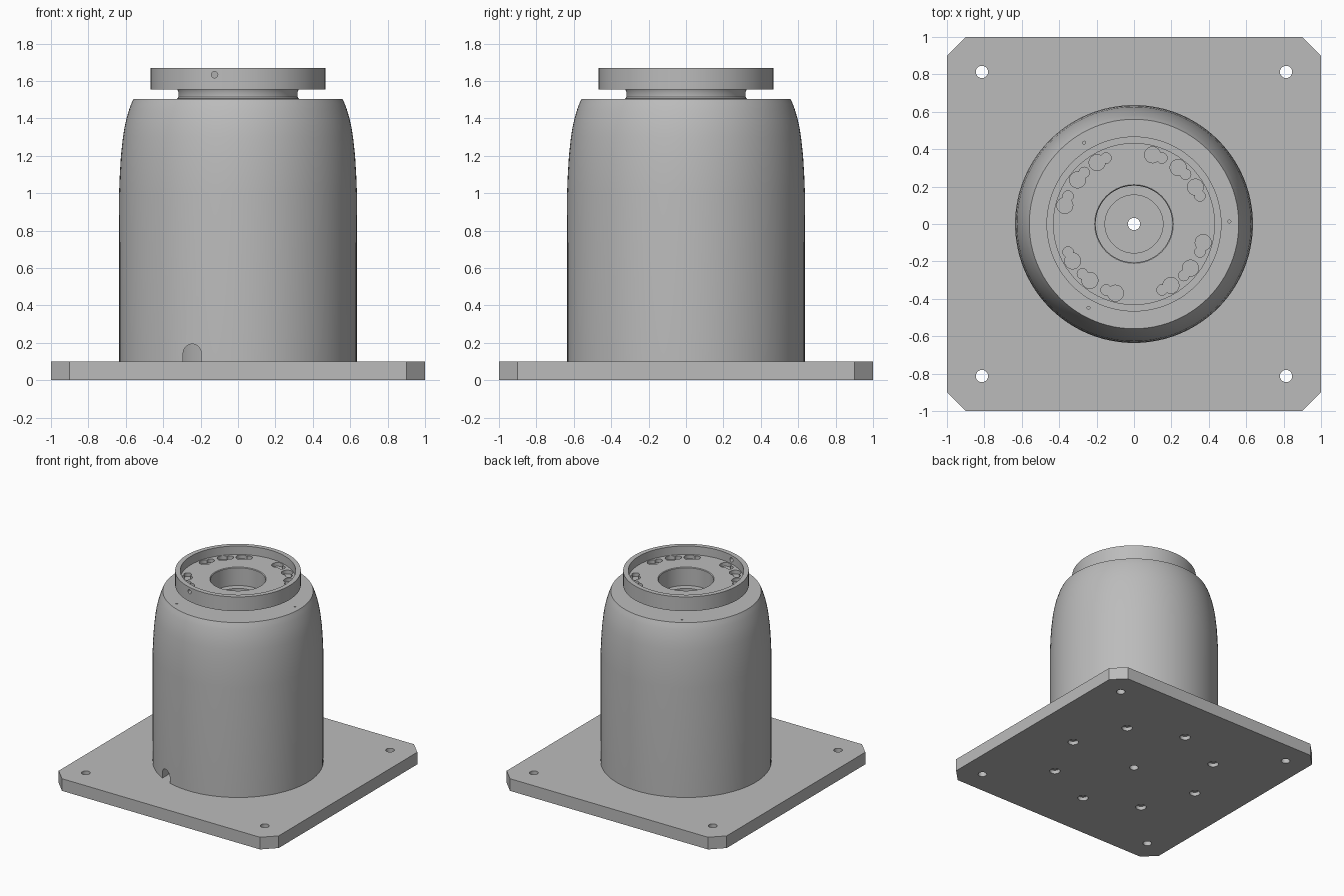
import bpy, bmesh
from math import radians, cos, sin, pi
from mathutils import Matrix, Vector

if "Cube" in bpy.data.objects:
    bpy.data.objects.remove(bpy.data.objects["Cube"], do_unlink=True)

grey = bpy.data.materials.new("machined_grey")
grey.use_nodes = True
GREY = (0.5, 0.5, 0.5, 1)
grey.diffuse_color = GREY
grey.node_tree.nodes["Principled BSDF"].inputs["Base Color"].default_value = GREY


def finish(name, bm):
    bmesh.ops.recalc_face_normals(bm, faces=bm.faces)
    mesh = bpy.data.meshes.new(name)
    bm.to_mesh(mesh)
    bm.free()
    obj = bpy.data.objects.new(name, mesh)
    bpy.context.collection.objects.link(obj)
    mesh.materials.append(grey)
    return obj


def lathe(name, profile, steps=96):
    """Spin a closed (radius, height) outline around z."""
    bm = bmesh.new()
    verts = [bm.verts.new((r, 0, z)) for r, z in profile]
    edges = [bm.edges.new((v, verts[i - 1])) for i, v in enumerate(verts)]
    bmesh.ops.spin(bm, geom=verts + edges, axis=(0, 0, 1), cent=(0, 0, 0),
                   angle=2 * pi, steps=steps, use_merge=True)
    bmesh.ops.remove_doubles(bm, verts=bm.verts, dist=0.0001)
    return finish(name, bm)


def rod(r, start, end, sides=24):
    """Cylinder cutter between two points."""
    a, b = Vector(start), Vector(end)
    bm = bmesh.new()
    turn = (b - a).to_track_quat("Z", "Y").to_matrix().to_4x4()
    bmesh.ops.create_cone(bm, cap_ends=True, segments=sides, radius1=r, radius2=r,
                          depth=(b - a).length,
                          matrix=Matrix.Translation((a + b) / 2) @ turn)
    return finish("cutter", bm)


def box(x, y, z):
    """Box cutter from (min, max) ranges."""
    bm = bmesh.new()
    ranges = (x, y, z)
    mid = Matrix.Translation([(a + b) / 2 for a, b in ranges])
    size = Matrix.Diagonal([b - a for a, b in ranges] + [1])
    bmesh.ops.create_cube(bm, size=1, matrix=mid @ size)
    return finish("cutter", bm)


def cut(obj, cutters):
    for c in cutters:
        c.hide_render = True
        mod = obj.modifiers.new("cut", "BOOLEAN")
        mod.operation, mod.solver, mod.object = "DIFFERENCE", "EXACT", c
        bpy.context.view_layer.objects.active = obj
        bpy.ops.object.modifier_apply(modifier=mod.name)
        bpy.data.objects.remove(c, do_unlink=True)


def smooth(obj):
    bpy.ops.object.select_all(action="DESELECT")
    obj.select_set(True)
    bpy.context.view_layer.objects.active = obj
    bpy.ops.object.shade_smooth_by_angle(angle=radians(30))


def polar(r, deg):
    return r * cos(radians(deg)), r * sin(radians(deg))


# Square base plate with clipped corners
bm = bmesh.new()
outline = []
for sx, sy in ((1, 1), (-1, 1), (-1, -1), (1, -1)):
    pair = [(sx, sy * 0.9), (sx * 0.9, sy)]
    outline += pair if sx * sy > 0 else pair[::-1]
face = bm.faces.new([bm.verts.new((x, y, 0)) for x, y in outline])
top = bmesh.ops.extrude_face_region(bm, geom=[face])["geom"]
bmesh.ops.translate(bm, vec=(0, 0, 0.1), verts=[v for v in top if isinstance(v, bmesh.types.BMVert)])
plate = finish("base_plate", bm)

# Corner holes, centre hole and counterbored screw holes underneath
holes = [(x, y) for x in (-0.813, 0.813) for y in (-0.813, 0.813)] + [(0, 0)]
cutters = [rod(0.033, (x, y, -0.1), (x, y, 0.2)) for x, y in holes]
for k in range(8):
    x, y = polar(0.6, 45 * k)
    cutters += [rod(0.04, (x, y, -0.1), (x, y, 0.03)),
                rod(0.02, (x, y, -0.1), (x, y, 0.09))]
cut(plate, cutters)
smooth(plate)

# Hollow housing with a rounded shoulder
housing = lathe("housing", [
    (0.635, 0.1), (0.636, 1.0), (0.632, 1.1), (0.626, 1.2), (0.615, 1.3),
    (0.607, 1.35), (0.596, 1.4), (0.581, 1.45), (0.572, 1.475), (0.56, 1.502),
    (0.31, 1.502), (0.31, 1.42), (0.53, 1.42), (0.565, 1.2), (0.565, 0.1)])

# Arched cable opening and small top holes
cutters = [box((-0.293, -0.197), (-0.8, -0.4), (0.05, 0.145)),
           rod(0.048, (-0.245, -0.8, 0.145), (-0.245, -0.4, 0.145), 32)]
for k in range(3):
    x, y = polar(0.51, 1.5 + 120 * k)
    cutters.append(rod(0.008, (x, y, 1.46), (x, y, 1.6), 12))
cut(housing, cutters)
smooth(housing)

# Inner column carrying the neck, with a stepped bore
column = lathe("neck_column", [
    (0.155, 0.1), (0.32, 0.1), (0.32, 1.495), (0.326, 1.505), (0.318, 1.515),
    (0.318, 1.54), (0.325, 1.555), (0.205, 1.555), (0.205, 1.45), (0.155, 1.45)])
smooth(column)

# Mounting flange with a raised rim
flange = lathe("mounting_flange", [
    (0.205, 1.553), (0.468, 1.553), (0.468, 1.67), (0.43, 1.67),
    (0.43, 1.6), (0.21, 1.6), (0.205, 1.595)])

# Keyhole pockets in the flange floor and a side screw hole
cutters = [rod(0.017, (-0.125, -0.6, 1.633), (-0.125, -0.3, 1.633))]
for quarter in range(4):
    for base in (75, 52, 31):
        for r, shift in ((0.043, 0), (0.028, -8)):
            x, y = polar(0.383, base + shift + 90 * quarter)
            cutters.append(rod(r, (x, y, 1.57), (x, y, 1.64)))
cut(flange, cutters)
smooth(flange)
